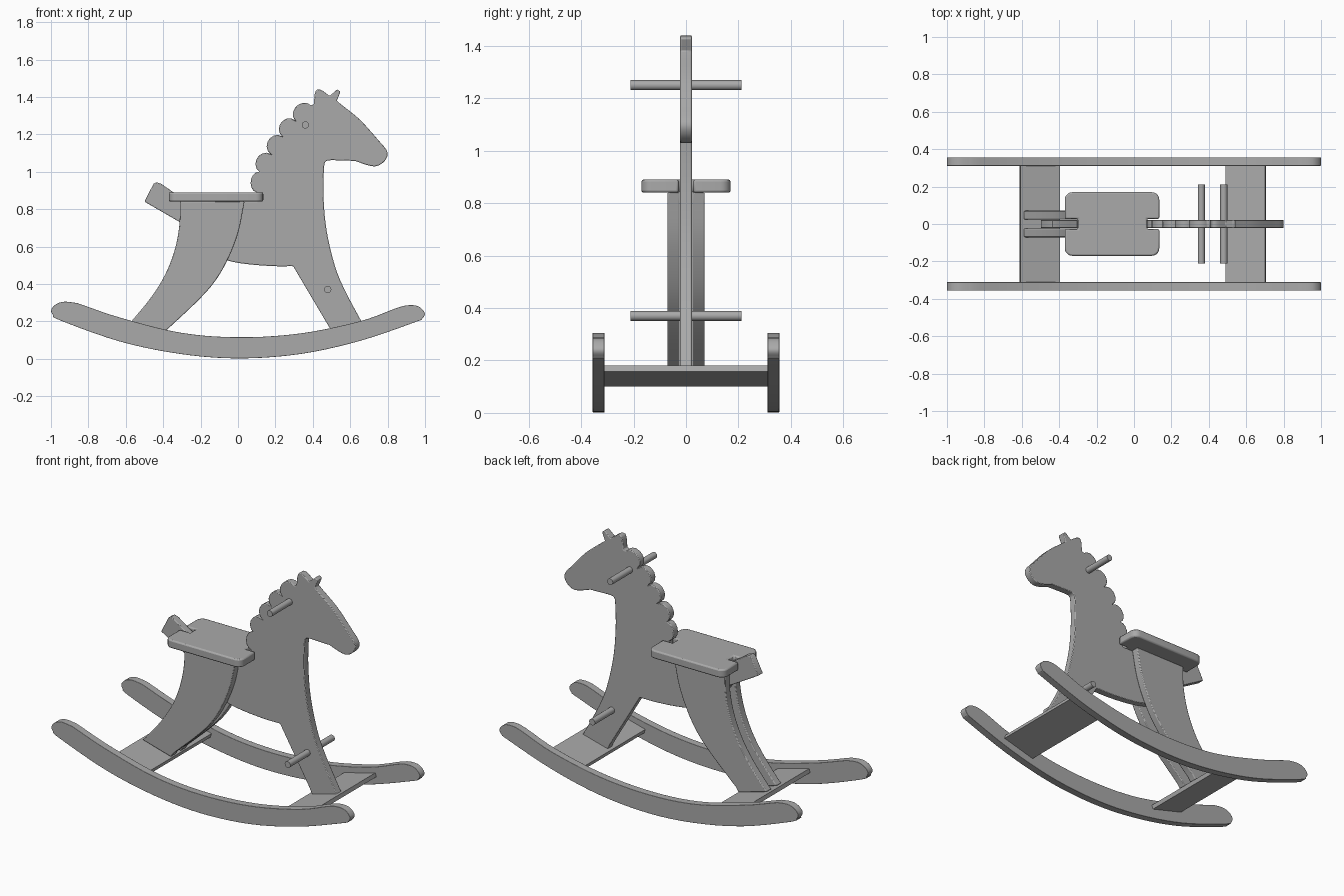
import bpy, bmesh, math
from mathutils import Vector

cube = bpy.data.objects.get("Cube")
if cube:
    bpy.data.objects.remove(cube, do_unlink=True)

wood = bpy.data.materials.new("plain grey")
wood.use_nodes = True
GREY = (0.4, 0.4, 0.4, 1)
wood.diffuse_color = GREY
wood.node_tree.nodes["Principled BSDF"].inputs["Base Color"].default_value = GREY


def curve(pts, steps=5):
    """Smooth run of points through a few control points."""
    p = [Vector(q) for q in pts]
    p = [2 * p[0] - p[1]] + p + [2 * p[-1] - p[-2]]
    out = []
    for a, b, c, d in zip(p, p[1:], p[2:], p[3:]):
        for i in range(steps):
            t = i / steps
            out.append(0.5 * (2 * b + (c - a) * t + (2 * a - 5 * b + 4 * c - d) * t * t
                              + (3 * b - a - 3 * c + d) * t ** 3))
    return out + [p[-2]]


def bump(a, b, bulge, steps=7):
    """Half-round scallop bulging to the left of the run from a to b."""
    a, b = Vector(a), Vector(b)
    mid, half = (a + b) / 2, (b - a) / 2
    side = Vector((-half.y, half.x)).normalized() * bulge
    return [mid - half * math.cos(math.pi * i / steps) + side * math.sin(math.pi * i / steps)
            for i in range(steps)]


def finish(obj, bevel):
    obj.data.materials.append(wood)
    if bevel:
        mod = obj.modifiers.new("soft edges", 'BEVEL')
        mod.width, mod.segments = bevel, 2
        mod.limit_method, mod.angle_limit = 'ANGLE', math.radians(50)
    bpy.ops.object.select_all(action='DESELECT')
    obj.select_set(True)
    bpy.context.view_layer.objects.active = obj
    bpy.ops.object.shade_smooth_by_angle(angle=math.radians(35))
    return obj


def plate(name, outline, low, high, axis='Y', bevel=0.005):
    """Flat board: an outline extruded from low to high along an axis."""
    bm = bmesh.new()
    place = (lambda p, h: (p[0], h, p[1])) if axis == 'Y' else (lambda p, h: (p[0], p[1], h))
    face = bm.faces.new([bm.verts.new(place(p, low)) for p in outline])
    ext = bmesh.ops.extrude_face_region(bm, geom=[face])
    shift = Vector(place((0, 0), high - low))
    bmesh.ops.translate(bm, vec=shift, verts=[v for v in ext["geom"] if isinstance(v, bmesh.types.BMVert)])
    bmesh.ops.recalc_face_normals(bm, faces=bm.faces)
    mesh = bpy.data.meshes.new(name)
    bm.to_mesh(mesh)
    bm.free()
    obj = bpy.data.objects.new(name, mesh)
    bpy.context.collection.objects.link(obj)
    return finish(obj, bevel)


# Body with head, mane, front leg and tail in one board
valleys = [(.10, .89), (.115, 1.0), (.175, 1.095), (.235, 1.19), (.305, 1.275), (.39, 1.355)]
body = [(.10, .84)]
for i, (a, b) in enumerate(zip(valleys, valleys[1:])):
    body += bump(a, b, .04 if i == 0 else .05)
body += [valleys[-1], (.405, 1.36)]
body += curve([(.41, 1.415), (.42, 1.437), (.445, 1.437), (.49, 1.405)], 3)     # ears
body += [(.53, 1.44), (.548, 1.428), (.528, 1.38)]
body += curve([(.545, 1.365), (.65, 1.28), (.745, 1.175), (.797, 1.11), (.79, 1.065),
               (.75, 1.033), (.705, 1.032), (.625, 1.058)])                     # face
body += curve([(.50, 1.062), (.47, 1.055), (.46, 1.02), (.457, .87), (.473, .69),
               (.517, .50), (.572, .365), (.66, .20), (.68, .165)])             # chest and leg
body += [(.51, .125), (.49, .165)]
body += curve([(.295, .495), (.195, .495), (.06, .505), (-.055, .525), (-.18, .575), (-.31, .73)])
body += [(-.50, .84), (-.452, .935), (-.436, .944), (-.41, .935), (-.345, .89), (-.305, .865), (-.30, .84)]
plate("horse_body", body, -.022, .022)

# Rear legs
rear = curve([(.035, .84), (0, .67), (-.06, .52), (-.13, .405), (-.225, .30), (-.38, .155)])
rear += [(-.40, .127), (-.59, .18)]
rear += curve([(-.57, .20), (-.475, .315), (-.40, .43), (-.345, .56), (-.315, .70), (-.31, .84)])
for side, sign in (("left", 1), ("right", -1)):
    plate(side + "_rear_leg", rear, *sorted((sign * .024, sign * .071)))

# Rockers
rocker = curve([(-.86, .298), (-.63, .22), (-.31, .14), (0, .115), (.33, .135), (.65, .20), (.845, .27),
                (.91, .286), (.965, .28), (.998, .245), (.985, .215), (.945, .195), (.65, .095),
                (.33, .025), (0, .002), (-.31, .026), (-.63, .092), (-.95, .205), (-.99, .235),
                (-.998, .262), (-.975, .29), (-.93, .305), (-.86, .298)])[:-1]
for side, sign in (("left", 1), ("right", -1)):
    plate(side + "_rocker", rocker, *sorted((sign * .311, sign * .356)), bevel=.006)

# Sloping cross boards between the rockers
for name, sign in (("front_cross_board", 1), ("rear_cross_board", -1)):
    inner = .49 if sign > 0 else .395
    board = [(inner + .007, .10), (inner + .217, .157), (inner + .211, .18), (inner, .124)]
    plate(name, [(sign * x, z) for x, z in board], -.312, .312, bevel=0)

# Seat with a slot at each end for the body
seat, r, slot = [], .04, .028
corners = [(.095, .13, 0), (-.33, .13, 90), (-.33, -.13, 180), (.095, -.13, 270)]
for i, (cx, cy, start) in enumerate(corners):
    for k in range(6):
        a = math.radians(start + 18 * k)
        seat.append((cx + r * math.cos(a), cy + r * math.sin(a)))
    if i == 1:
        seat += [(-.37, slot), (-.30, slot), (-.30, -slot), (-.37, -slot)]
seat += [(.135, -slot), (.07, -slot), (.07, slot), (.135, slot)]
plate("seat", seat, .84, .89, axis='Z', bevel=.008)

# Handle and foot rest dowels
for name, x, z in (("handle", .36, 1.25), ("foot_rest", .48, .37)):
    bpy.ops.mesh.primitive_cylinder_add(vertices=24, radius=.019, depth=.424,
                                        location=(x, 0, z), rotation=(math.pi / 2, 0, 0))
    dowel = bpy.context.object
    dowel.name = name
    finish(dowel, 0)
